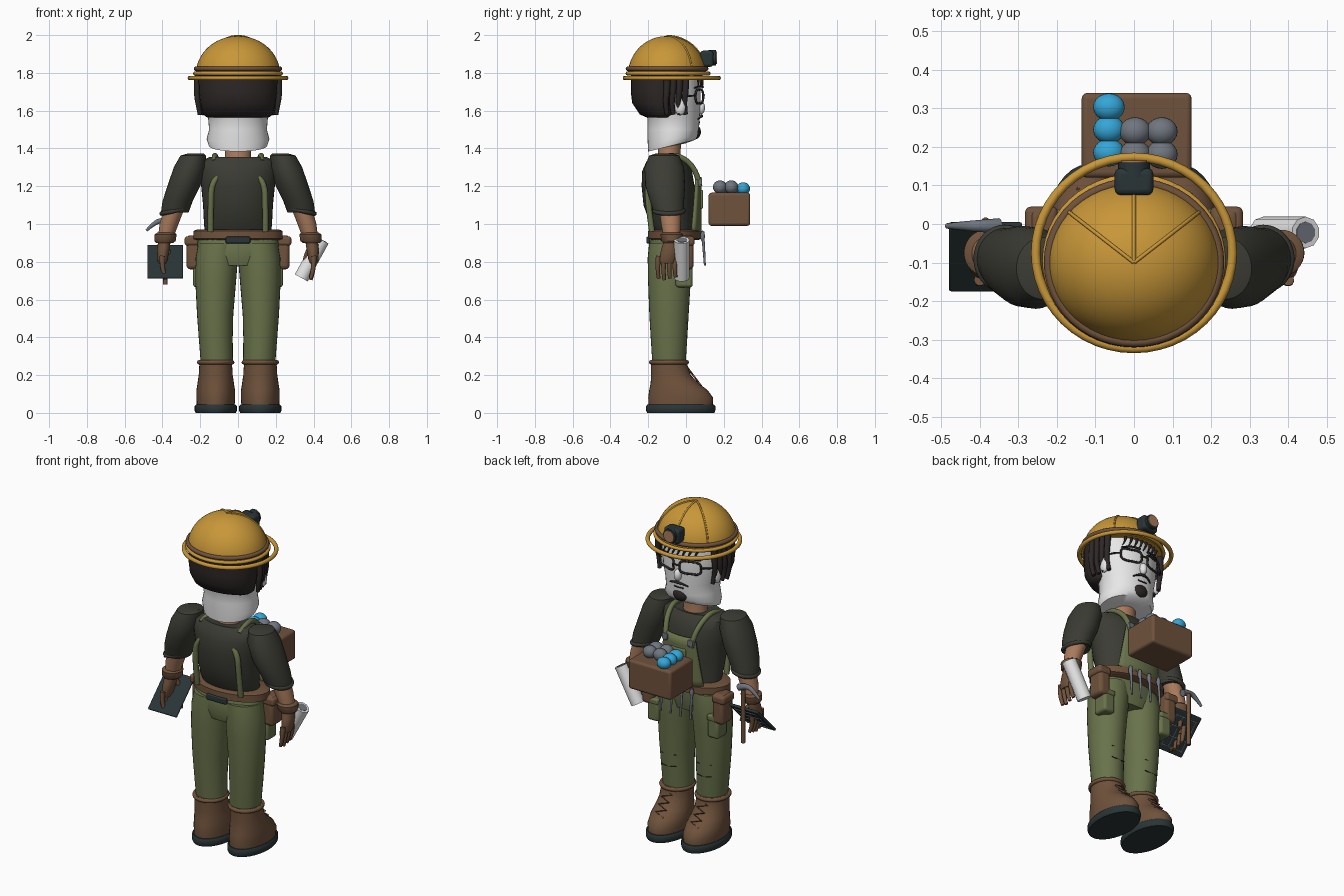
import bpy, bmesh
from math import sin, cos, pi, radians, sqrt
from mathutils import Vector

if "Cube" in bpy.data.objects:
    bpy.data.objects.remove(bpy.data.objects["Cube"])

def material(name, *rgb):
    m = bpy.data.materials.new(name)
    m.use_nodes = True
    m.diffuse_color = (*rgb, 1)
    m.node_tree.nodes["Principled BSDF"].inputs["Base Color"].default_value = (*rgb, 1)
    return m

GOLD = material("helmet_gold", .58, .31, .04)
BROWN = material("leather_brown", .16, .085, .045)
OLIVE = material("olive_cloth", .14, .17, .07)
SHIRT = material("dark_shirt", .045, .045, .035)
WHITE = material("white", .8, .8, .8)
SKIN = material("skin_tan", .4, .2, .11)
HAIR = material("dark_hair", .027, .02, .02)
BLUE = material("ore_blue", .035, .38, .68)
GREY = material("steel_grey", .16, .18, .21)
SLATE = material("slate", .023, .035, .037)
parts = []

def add(name, mesh, mat):
    ob = bpy.data.objects.new(name, mesh)
    bpy.context.collection.objects.link(ob)
    mesh.materials.clear()
    mesh.materials.append(mat)
    parts.append(ob)
    return ob

def from_bm(name, bm, mat):
    bmesh.ops.recalc_face_normals(bm, faces=bm.faces)
    mesh = bpy.data.meshes.new(name)
    bm.to_mesh(mesh)
    bm.free()
    return add(name, mesh, mat)

def loft(name, mat, rings, seg=32):
    """Stack of ellipses: z, centre x, centre y, radius x, radius y, optional tilt."""
    bm, loops = bmesh.new(), []
    for z, cx, cy, rx, ry, *tilt in rings:
        t = tilt[0] if tilt else 0
        loops.append([bm.verts.new((cx + rx * cos(a), cy + ry * sin(a), z + t * ry * sin(a)))
                      for a in (2 * pi * i / seg for i in range(seg))])
    for a, b in zip(loops, loops[1:]):
        for i in range(seg):
            j = (i + 1) % seg
            bm.faces.new((a[i], a[j], b[j], b[i]))
    bm.faces.new(loops[0])
    bm.faces.new(loops[-1])
    return from_bm(name, bm, mat)

def tube(name, mat, points, r, taper=1, closed=False, smooth=True):
    cu = bpy.data.curves.new(name, "CURVE")
    cu.dimensions, cu.bevel_depth, cu.bevel_resolution = "3D", r, 3
    cu.use_fill_caps, cu.resolution_u = True, 6
    sp = cu.splines.new("NURBS" if smooth else "POLY")
    sp.points.add(len(points) - 1)
    for i, p in enumerate(points):
        sp.points[i].co = (*p, 1)
        sp.points[i].radius = 1 + (taper - 1) * i / (len(points) - 1)
    sp.use_cyclic_u = closed
    if smooth:
        sp.order_u, sp.use_endpoint_u = 3, True
    tmp = bpy.data.objects.new(name + "_path", cu)
    mesh = bpy.data.meshes.new_from_object(tmp)
    bpy.data.objects.remove(tmp)
    return add(name, mesh, mat)

def ring(name, mat, z, cy, rx, ry, r, cx=0):
    pts = [(cx + rx * cos(i * pi / 24), cy + ry * sin(i * pi / 24), z) for i in range(48)]
    return tube(name, mat, pts, r, closed=True, smooth=False)

def box(name, mat, loc, size, bevel=.01, rot=(0, 0, 0)):
    bm = bmesh.new()
    bmesh.ops.create_cube(bm, size=1)
    bmesh.ops.scale(bm, vec=size, verts=bm.verts)
    ob = from_bm(name, bm, mat)
    ob.location, ob.rotation_euler = loc, rot
    if bevel:
        m = ob.modifiers.new("rounding", "BEVEL")
        m.width, m.segments = bevel, 3
    return ob

def ball(name, mat, loc, scale):
    bm = bmesh.new()
    bmesh.ops.create_uvsphere(bm, u_segments=20, v_segments=12, radius=1)
    bmesh.ops.scale(bm, vec=scale, verts=bm.verts)
    ob = from_bm(name, bm, mat)
    ob.location = loc
    return ob

# Helmet
dome = lambda a, x: (x * .222 * cos(a), -.1 + .205 * cos(a))
loft("helmet_dome", GOLD, [(1.79 + .205 * sin(a), 0, -.1, .222 * cos(a) + .002, .205 * cos(a) + .002)
                           for a in (i * pi / 24 for i in range(13))], 48)
ring("helmet_band", BROWN, 1.822, -.1, .222, .207, .012)
ring("helmet_inner_rim", GOLD, 1.797, -.095, .228, .215, .01)
ring("helmet_brim", GOLD, 1.773, -.075, .255, .248, .012)
for s in (-50, 0, 50):
    pts = [(.224 * cos(a) * sin(radians(s)), -.1 + .207 * cos(a) * cos(radians(s)), 1.79 + .207 * sin(a))
           for a in (i * pi / 20 for i in range(1, 11))]
    tube("helmet_ridge", GOLD, pts, .005)
box("headlamp_body", SLATE, (0, .11, 1.875), (.1, .07, .085), .015)
tube("headlamp_rim", SLATE, [(0, .12, 1.88), (0, .16, 1.88)], .042, smooth=False)
tube("headlamp_lens", SKIN, [(0, .13, 1.88), (0, .165, 1.88)], .034, smooth=False)

# Head and hair
loft("head", WHITE, [(1.41, 0, -.085, .1, .08, .2), (1.415, 0, -.075, .155, .125, .25),
                     (1.45, 0, -.07, .166, .133, .12), (1.5, 0, -.068, .153, .137),
                     (1.56, 0, -.066, .158, .138), (1.63, 0, -.08, .178, .157),
                     (1.72, 0, -.085, .19, .162), (1.79, 0, -.09, .19, .16)], 40)
loft("hair_back", HAIR, [(1.565, 0, -.125, .165, .085), (1.58, 0, -.13, .185, .115),
                         (1.64, 0, -.14, .2, .145), (1.7, 0, -.14, .206, .152), (1.79, 0, -.13, .21, .16)])
for s in (-1, 1):
    for i in range(4):
        y = -.1 + .033 * i
        x = s * (.213 - .009 * i)
        tube("side_lock", HAIR, [(x, y, 1.79), (x * 1.03, y, 1.7), (x, y - .01, 1.64), (x * .95, y, 1.58)], .019, .6)
    ball("ear", WHITE, (s * .185, -.03, 1.62), (.02, .03, .045))
    tube("eyebrow", HAIR, [(s * .03, .088, 1.725), (s * .08, .08, 1.735), (s * .13, .045, 1.72)], .007, .5)
    rim = [(s * (.078 + .056 * cos(a) * (1 + .25 * sin(2 * a) ** 2)),
            .092 - .03 * (1 + cos(a)) * .7, 1.675 + .036 * sin(a) * (1 + .25 * sin(2 * a) ** 2))
           for a in (i * pi / 12 for i in range(24))]
    tube("glasses_rim", HAIR, rim, .006, closed=True)
    tube("glasses_temple", HAIR, [(s * .13, .052, 1.68), (s * .175, .03, 1.68), (s * .195, -.03, 1.67)], .005)
    tube("moustache", HAIR, [(0, .083, 1.572), (s * .03, .083, 1.572), (s * .06, .065, 1.555)], .008, .5)
tube("glasses_bridge", HAIR, [(-.025, .092, 1.68), (0, .098, 1.687), (.025, .092, 1.68)], .005)
ball("nose", WHITE, (0, .077, 1.615), (.022, .024, .035))
tube("mouth", HAIR, [(-.03, .069, 1.54), (0, .074, 1.536), (.03, .069, 1.54)], .004)
ball("goatee", HAIR, (0, .045, 1.488), (.052, .034, .04))
for i in range(8):
    x = -.12 + .032 * i
    y = -.085 + .17 * sqrt(1 - (x / .2) ** 2)
    tube("fringe_strand", HAIR, [(x, y - .01, 1.79), (x + .01, y + .01, 1.765), (x + .03, y + .002, 1.725)], .009, .3)

# Neck, shirt and arms
loft("neck", SKIN, [(1.3, 0, -.09, .08, .07), (1.36, 0, -.09, .068, .06), (1.45, 0, -.085, .068, .06)])
loft("shirt", SHIRT, [(.95, 0, -.06, .175, .1), (1, 0, -.075, .18, .115), (1.1, 0, -.09, .185, .135),
                      (1.2, 0, -.095, .195, .14), (1.28, 0, -.1, .205, .132), (1.33, 0, -.1, .2, .11),
                      (1.355, 0, -.1, .15, .09), (1.35, 0, -.1, .08, .07)], 40)
for s in (-1, 1):
    loft("sleeve", SHIRT, [(1.372, s * .225, -.115, .045, .05), (1.362, s * .237, -.115, .068, .08),
                           (1.3, s * .255, -.115, .085, .105), (1.2, s * .287, -.11, .087, .105),
                           (1.12, s * .32, -.1, .08, .09), (1.06, s * .335, -.09, .073, .08),
                           (1.065, s * .335, -.09, .055, .06)])
    tube("sleeve_cuff", SHIRT, [(s * .335 + .07 * cos(a), -.09 + .077 * sin(a), 1.07 - s * .015 * cos(a))
                                for a in (i * pi / 12 for i in range(24))], .012, closed=True)
    loft("forearm", SKIN, [(1.09, s * .335, -.085, .055, .058), (1, s * .365, -.08, .05, .052),
                           (.92, s * .385, -.075, .04, .042)])
    loft("glove_cuff", BROWN, [(.9, s * .388, -.075, .045, .047), (.91, s * .386, -.075, .056, .056),
                               (.945, s * .383, -.075, .058, .06), (.955, s * .38, -.075, .046, .048)])
    loft("glove_palm", BROWN, [(.93, s * .387, -.075, .033, .036), (.87, s * .395, -.085, .033, .045),
                               (.81, s * .4, -.1, .027, .045), (.79, s * .4, -.1, .018, .036)])
    for i in range(4):
        y = -.145 + .03 * i
        tube("finger", BROWN, [(s * .4, y, .83), (s * .405, y - .008, .77), (s * .385, y, .705 + .008 * abs(i - 1))], .015, .65)
    tube("thumb", BROWN, [(s * .39, -.06, .89), (s * .36, -.035, .84), (s * .35, -.03, .79)], .016, .7)

# Trousers, boots and pockets
loft("hips", OLIVE, [(.78, 0, -.085, .17, .1), (.84, 0, -.085, .215, .115), (.94, 0, -.075, .212, .11),
                     (.97, 0, -.07, .18, .1)])
for s in (-1, 1):
    c = s * .118
    loft("trouser_leg", OLIVE, [(.26, c - s * .006, -.09, .085, .088), (.4, c, -.09, .09, .097),
                                (.52, c + s * .003, -.09, .096, .104), (.7, c, -.088, .108, .113),
                                (.82, c - s * .006, -.085, .112, .118), (.9, s * .1, -.085, .11, .11)])
    for z in (.4, .47):
        tube("knee_crease", HAIR, [(c - .05, -.003, z + .01), (c, .009, z), (c + .04, .003, z + .008)], .003)
    loft("boot", BROWN, [(.04, c, -.028, .1, .17), (.08, c, -.028, .103, .172), (.12, c, -.04, .102, .155),
                         (.16, c, -.062, .096, .125), (.2, c, -.08, .09, .105), (.25, c, -.088, .087, .097),
                         (.28, c, -.09, .088, .096)])
    ring("boot_collar", BROWN, .268, -.09, .087, .094, .012, cx=c)
    loft("boot_sole", SLATE, [(0, c, -.028, .106, .178), (.012, c, -.028, .112, .183),
                              (.035, c, -.028, .112, .183), (.045, c, -.028, .104, .176)])
    laces = [(c + (.03 if i % 2 else -.03), .09 - .0135 * i, .13 + .018 * i) for i in range(8)]
    tube("boot_laces", BROWN, laces, .005, smooth=False)
    box("hip_pouch", BROWN, (s * .235, -.01, .85), (.075, .1, .18), .02)
    box("pouch_flap", BROWN, (s * .24, -.01, .91), (.085, .11, .05), .015)
    box("thigh_pocket", OLIVE, (s * .2, -.01, .73), (.075, .09, .13), .015)
    box("pocket_flap", OLIVE, (s * .203, -.01, .785), (.082, .098, .035), .01)

# Belt, bib and braces
belt = [(.915, .22, .125), (.922, .236, .142), (.963, .236, .142), (.97, .22, .125)]
loft("belt", BROWN, [(z, 0, -.06, rx, ry) for z, rx, ry in belt], 48)
box("back_belt_loop", SLATE, (0, -.2, .915), (.13, .02, .035), .006)
bm = bmesh.new()
bmesh.ops.create_grid(bm, x_segments=12, y_segments=6, size=1)
for v in bm.verts:
    t = (v.co.y + 1) / 2
    x = v.co.x * (.145 - .045 * t)
    v.co = (x, -.08 + .155 * sqrt(1 - (x / .21) ** 2), .95 + .3 * t)
bib = from_bm("bib", bm, OLIVE)
solid = bib.modifiers.new("thickness", "SOLIDIFY")
solid.thickness, solid.offset = .016, 0
box("bib_pocket", OLIVE, (0, .08, 1.13), (.11, .02, .1), .008)
for s in (-1, 1):
    tube("front_brace", OLIVE, [(s * .085, .072, 1.2), (s * .095, .06, 1.27), (s * .115, .0, 1.345),
                                (s * .125, -.09, 1.372), (s * .125, -.17, 1.33)], .015)
    tube("back_brace", OLIVE, [(s * .105, -.195, 1.25), (s * .14, -.205, 1.22), (s * .145, -.2, 1.1), (s * .145, -.18, .96)], .016)
    box("brace_buckle", GREY, (s * .085, .076, 1.225), (.034, .02, .034), .004)
for i in range(4):
    x = -.1 + .066 * i
    tube("waist_tool", GREY, [(x, .088, .96), (x, .095, .86), (x, .1, .78)], .009, .6)
    ball("tool_grip", GREY, (x, .088, .935), (.012, .012, .03))

# Ore crate
box("crate", BROWN, (.007, .23, 1.078), (.285, .22, .175), .014)
for y in (.185, .245, .303):
    ball("blue_ore", BLUE, (-.065, y, 1.187), (.041, .036, .034))
for x in (.003, .072):
    for y in (.18, .24):
        ball("grey_ore", GREY, (x, y, 1.195), (.041, .037, .036))

# Rolled plan
start, end = Vector((.335, -.022, .715)), Vector((.445, -.022, .915))
tube("paper_roll", WHITE, [start, end], .041, smooth=False)
tube("paper_roll_core", GREY, [end, end + (end - start) * .008], .028, smooth=False)

# Tablet with a gridded screen
mid, up, out = Vector((-.385, -.085, .8)), Vector((0, .707, .707)), Vector((0, .707, -.707))
tilt = (pi / 4, 0, 0)
box("tablet", SLATE, mid, (.19, .245, .016), .006, tilt)
for i in range(4):
    box("screen_row", GREY, mid + up * (-.09 + .06 * i) + out * .01, (.15, .004, .006), 0, tilt)
    box("screen_column", GREY, mid + Vector((-.069 + .046 * i, 0, 0)) + out * .01, (.004, .19, .006), 0, tilt)

# Pick
tube("pick_handle", BROWN, [(-.385, .005, 1.0), (-.385, .005, .68)], .012, smooth=False)
tube("pick_head", GREY, [(-.35, -.005, 1.0), (-.4, -.005, 1.025), (-.45, -.005, 1.0), (-.485, -.005, .965)], .02, .35)

for ob in bpy.context.selected_objects:
    ob.select_set(False)
for ob in parts:
    ob.select_set(True)
bpy.context.view_layer.objects.active = parts[0]
bpy.ops.object.shade_smooth_by_angle(angle=radians(40))
